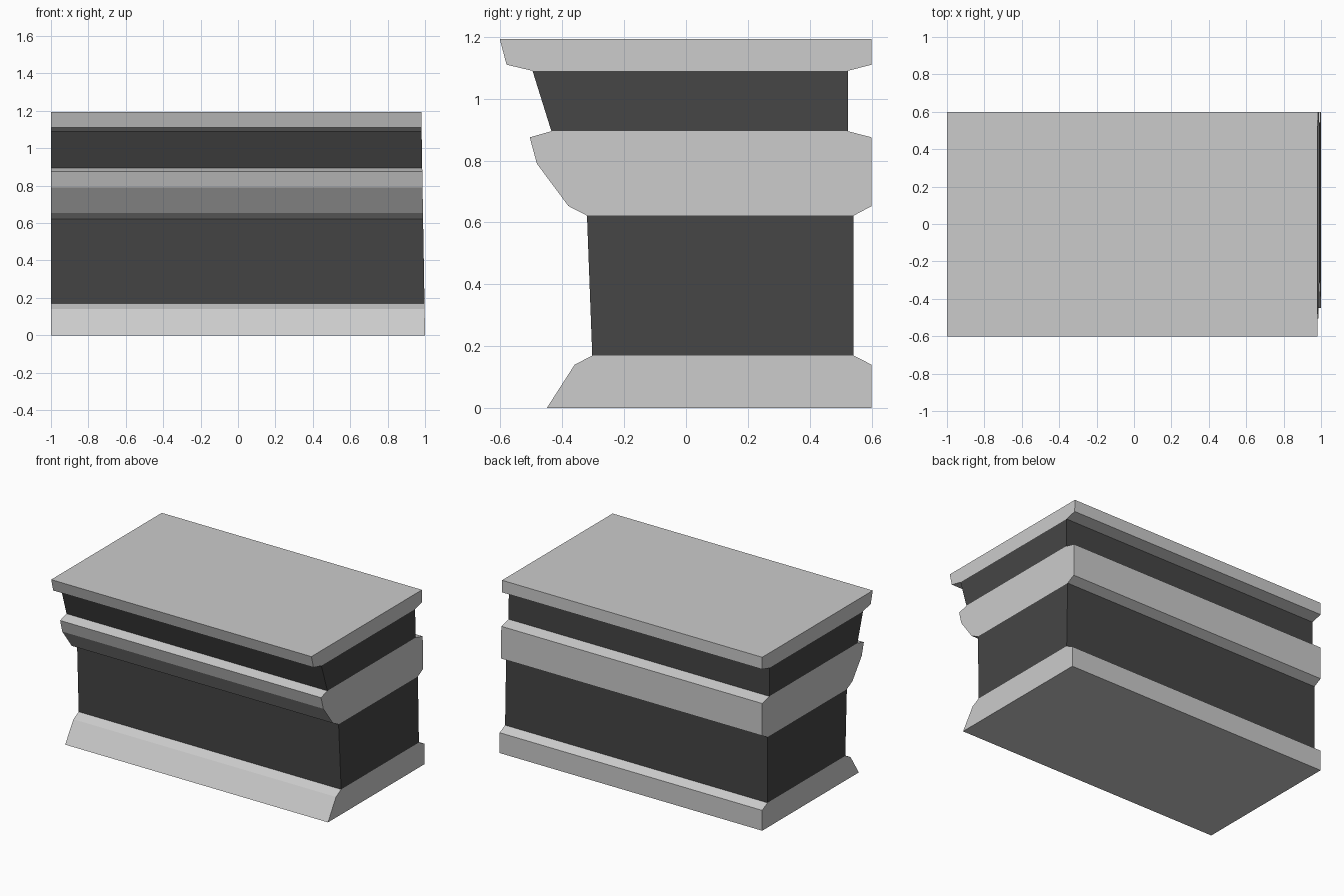
import bpy

if "Cube" in bpy.data.objects:
    bpy.data.objects.remove(bpy.data.objects["Cube"])


def material(name, rgb):
    m = bpy.data.materials.new(name)
    m.diffuse_color = (*rgb, 1)
    m.use_nodes = True
    m.node_tree.nodes["Principled BSDF"].inputs["Base Color"].default_value = m.diffuse_color
    return m


dark = material("dark_panel", (0.06, 0.06, 0.06))


def right_x(z):
    # The right end leans in slightly towards the top
    return 1.0 - 0.02 * z / 1.19


def moulding(name, rows, mat=None):
    """Straight run of moulding; rows are (z, front y, back y) going up."""
    outline = [(f, z) for z, f, b in rows] + [(b, z) for z, f, b in reversed(rows)]
    n = len(outline)
    verts = [(-1.0, y, z) for y, z in outline] + [(right_x(z), y, z) for y, z in outline]
    faces = [tuple(range(n)), tuple(reversed(range(n, 2 * n)))]
    faces += [(i, i + n, (i + 1) % n + n, (i + 1) % n) for i in range(n)]
    mesh = bpy.data.meshes.new(name)
    mesh.from_pydata(verts, [], [f[::-1] for f in faces])
    mesh.update()
    if mat:
        mesh.materials.append(mat)
    ob = bpy.data.objects.new(name, mesh)
    bpy.context.collection.objects.link(ob)

    # Make every face point outwards
    import bmesh
    bm = bmesh.new()
    bm.from_mesh(mesh)
    bmesh.ops.recalc_face_normals(bm, faces=bm.faces)
    bm.to_mesh(mesh)
    bm.free()


# Sloping foot
moulding("base_trim", [(0, -0.45, 0.60), (0.14, -0.36, 0.60), (0.17, -0.303, 0.542)])
# Tall recessed panel
moulding("lower_panel", [(0.17, -0.303, 0.542), (0.622, -0.32, 0.542)], dark)
# Projecting middle band
moulding("middle_trim", [(0.622, -0.32, 0.542), (0.653, -0.38, 0.60), (0.79, -0.482, 0.60),
                         (0.875, -0.505, 0.60), (0.895, -0.435, 0.523)])
# Short recessed panel
moulding("upper_panel", [(0.895, -0.435, 0.523), (1.09, -0.496, 0.523)], dark)
# Flat cap
moulding("top_trim", [(1.09, -0.496, 0.523), (1.11, -0.58, 0.60), (1.193, -0.602, 0.60)])
